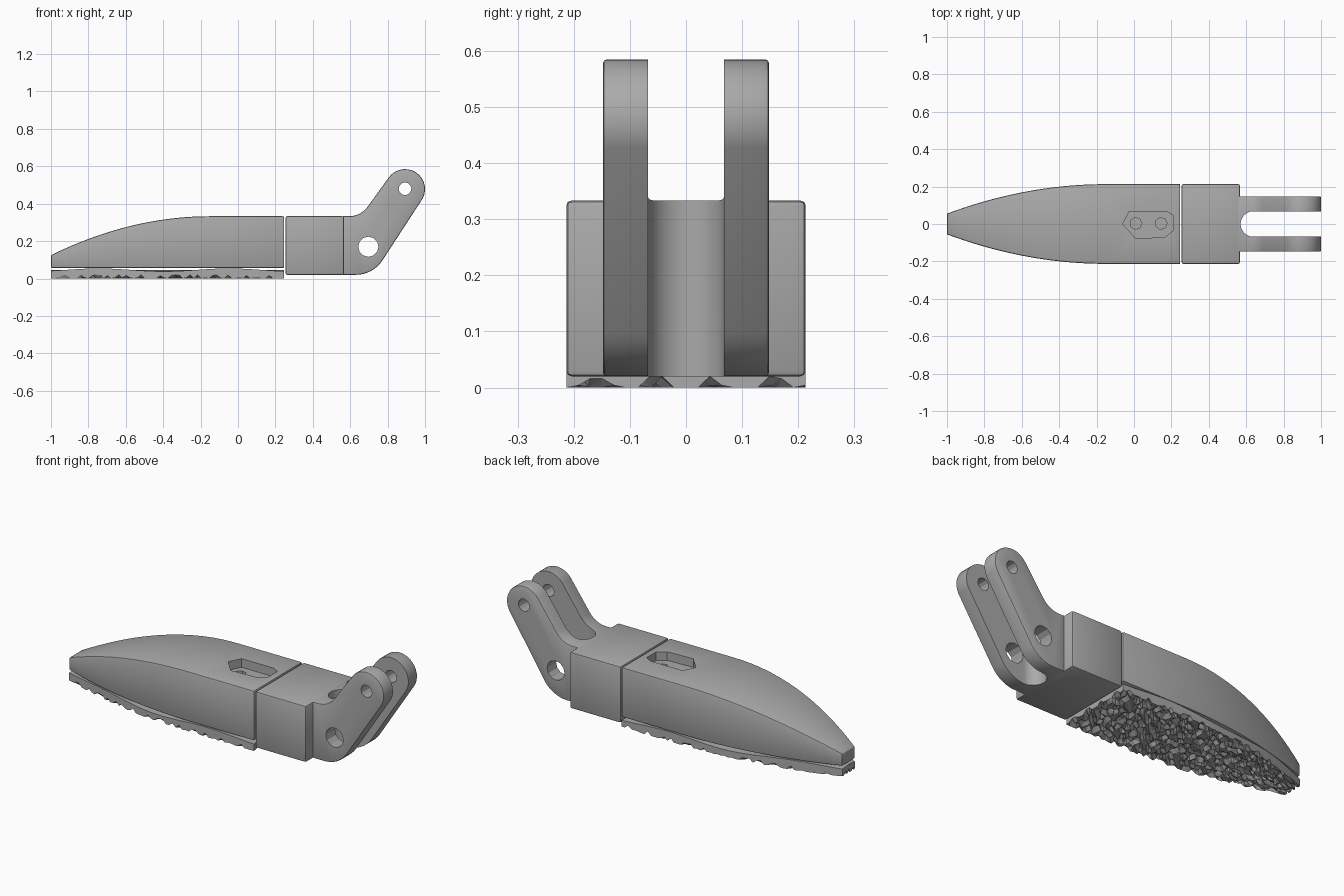
import bpy, bmesh, math, random

random.seed(4)
if "Cube" in bpy.data.objects:
    bpy.data.objects.remove(bpy.data.objects["Cube"])

grey = bpy.data.materials.new("plain grey")
grey.use_nodes = True
GREY = (0.4, 0.4, 0.4, 1)
grey.diffuse_color = GREY
grey.node_tree.nodes["Principled BSDF"].inputs["Base Color"].default_value = GREY

TIP, HEEL, HALF = -1.0, 0.247, 0.213


def finish(name, bm):
    bmesh.ops.recalc_face_normals(bm, faces=bm.faces)
    mesh = bpy.data.meshes.new(name)
    bm.to_mesh(mesh)
    bm.free()
    mesh.materials.append(grey)
    obj = bpy.data.objects.new(name, mesh)
    bpy.context.collection.objects.link(obj)
    return obj


def prism(name, points, axis, low, high):
    """Extrude a closed outline along y (points are x, z) or z (points are x, y)."""
    bm = bmesh.new()
    place = (lambda a, b, d: (a, d, b)) if axis == "y" else (lambda a, b, d: (a, b, d))
    rings = [[bm.verts.new(place(a, b, d)) for a, b in points] for d in (low, high)]
    bm.faces.new(rings[0])
    bm.faces.new(rings[1])
    n = len(points)
    for i in range(n):
        j = (i + 1) % n
        bm.faces.new((rings[0][i], rings[0][j], rings[1][j], rings[1][i]))
    return finish(name, bm)


def arc(cx, cy, r, start, end, steps):
    angles = [math.radians(start + (end - start) * i / steps) for i in range(steps + 1)]
    return [(cx + r * math.cos(a), cy + r * math.sin(a)) for a in angles]


def circle(cx, cy, r, sides):
    return arc(cx, cy, r, 0, 360, sides)[:-1]


def apply(obj, mod):
    bpy.context.view_layer.objects.active = obj
    bpy.ops.object.modifier_apply(modifier=mod.name)


def bevel(obj, width):
    mod = obj.modifiers.new("soft edges", "BEVEL")
    mod.width, mod.segments, mod.limit_method = width, 2, "ANGLE"
    mod.angle_limit = math.radians(40)
    apply(obj, mod)


def cut(obj, cutter):
    mod = obj.modifiers.new("cut", "BOOLEAN")
    mod.operation, mod.solver, mod.object = "DIFFERENCE", "EXACT", cutter
    apply(obj, mod)
    bpy.data.objects.remove(cutter)


def smooth(obj):
    bpy.ops.object.select_all(action="DESELECT")
    obj.select_set(True)
    bpy.context.view_layer.objects.active = obj
    bpy.ops.object.shade_smooth_by_angle(angle=math.radians(28))


def taper(x):
    return max(0.0, (-0.15 - x) / 0.85) ** 2


def half_width(x):
    return HALF * (1 - 0.74 * taper(x))


# Tapered toe: rectangular sections lofted from tip to heel
bm = bmesh.new()
stations = [TIP + 0.05 * i for i in range(18)] + [HEEL]
rings = []
for x in stations:
    w, top = half_width(x), 0.333 - 0.208 * taper(x)
    rings.append([bm.verts.new((x, y, z)) for y, z in
                  ((-w, 0.056), (w, 0.056), (w, top), (-w, top))])
for a, b in zip(rings, rings[1:]):
    for i in range(4):
        j = (i + 1) % 4
        bm.faces.new((a[i], a[j], b[j], b[i]))
bm.faces.new(rings[0])
bm.faces.new(rings[-1])
toe = finish("toe_body", bm)
bevel(toe, 0.008)

# Angular pocket in the top with two small sockets in its floor
pocket = [(-0.06, 0), (-0.025, 0.068), (0.175, 0.068), (0.21, 0.045),
          (0.21, -0.035), (0.165, -0.07), (0.01, -0.078)]
cut(toe, prism("pocket_cutter", pocket, "z", 0.285, 0.4))
for x in (0.01, 0.145):
    cut(toe, prism("socket_cutter", circle(x, 0.003, 0.032, 7), "z", 0.22, 0.4))
smooth(toe)

# Rough sole pad: closed slab with a jagged underside and a wavy top
bm = bmesh.new()
COLS, ROWS = 62, 20
top, low = [], []
for i in range(COLS + 1):
    x = TIP + (HEEL - TIP) * i / COLS
    w = half_width(x)
    trow, lrow = [], []
    for j in range(ROWS + 1):
        v = 2 * j / ROWS - 1
        inner = 0 < i < COLS and 0 < j < ROWS
        dx, dy = ((random.uniform(-0.006, 0.006), random.uniform(-0.006, 0.006))
                  if inner else (0, 0))
        wave = 0.046 + 0.008 * math.sin(9 * x + 2) * abs(v)
        trow.append(bm.verts.new((x, v * w, wave)))
        z = random.choice((0, 0, 0.004, 0.016, 0.02))
        lrow.append(bm.verts.new((x + dx, v * w + dy, z)))
    top.append(trow)
    low.append(lrow)
for i in range(COLS):
    for j in range(ROWS):
        bm.faces.new((top[i][j], top[i + 1][j], top[i + 1][j + 1], top[i][j + 1]))
        a, b, c, d = low[i][j], low[i + 1][j], low[i + 1][j + 1], low[i][j + 1]
        for tri in ((a, b, c), (a, c, d)):
            bm.faces.new(tri)
    for j in (0, ROWS):
        bm.faces.new((top[i][j], top[i + 1][j], low[i + 1][j], low[i][j]))
for i in (0, COLS):
    for j in range(ROWS):
        bm.faces.new((top[i][j], top[i][j + 1], low[i][j + 1], low[i][j]))
finish("sole_pad", bm)

# Heel block
block = prism("heel_block", [(0.254, 0.02), (0.566, 0.02), (0.566, 0.333), (0.254, 0.333)],
              "y", -HALF, HALF)
bevel(block, 0.009)
smooth(block)

# Hinge fork: cranked side profile, then slot and pin holes
profile = [(0.555, 0.02)] + arc(0.63, 0.19, 0.17, -90, -33, 8)
profile += arc(0.893, 0.478, 0.107, -28, 143, 14)
profile += arc(0.595, 0.453, 0.12, -35, -90, 6) + [(0.555, 0.333)]
fork = prism("hinge_fork", profile, "y", -0.148, 0.148)
bevel(fork, 0.007)
slot = arc(0.638, 0, 0.068, 90, 270, 16) + [(1.2, -0.068), (1.2, 0.068)]
cut(fork, prism("slot_cutter", slot, "z", -0.1, 0.8))
for x, z, r in ((0.893, 0.48, 0.034), (0.697, 0.17, 0.054)):
    cut(fork, prism("pin_cutter", circle(x, z, r, 12), "y", -0.3, 0.3))
smooth(fork)
